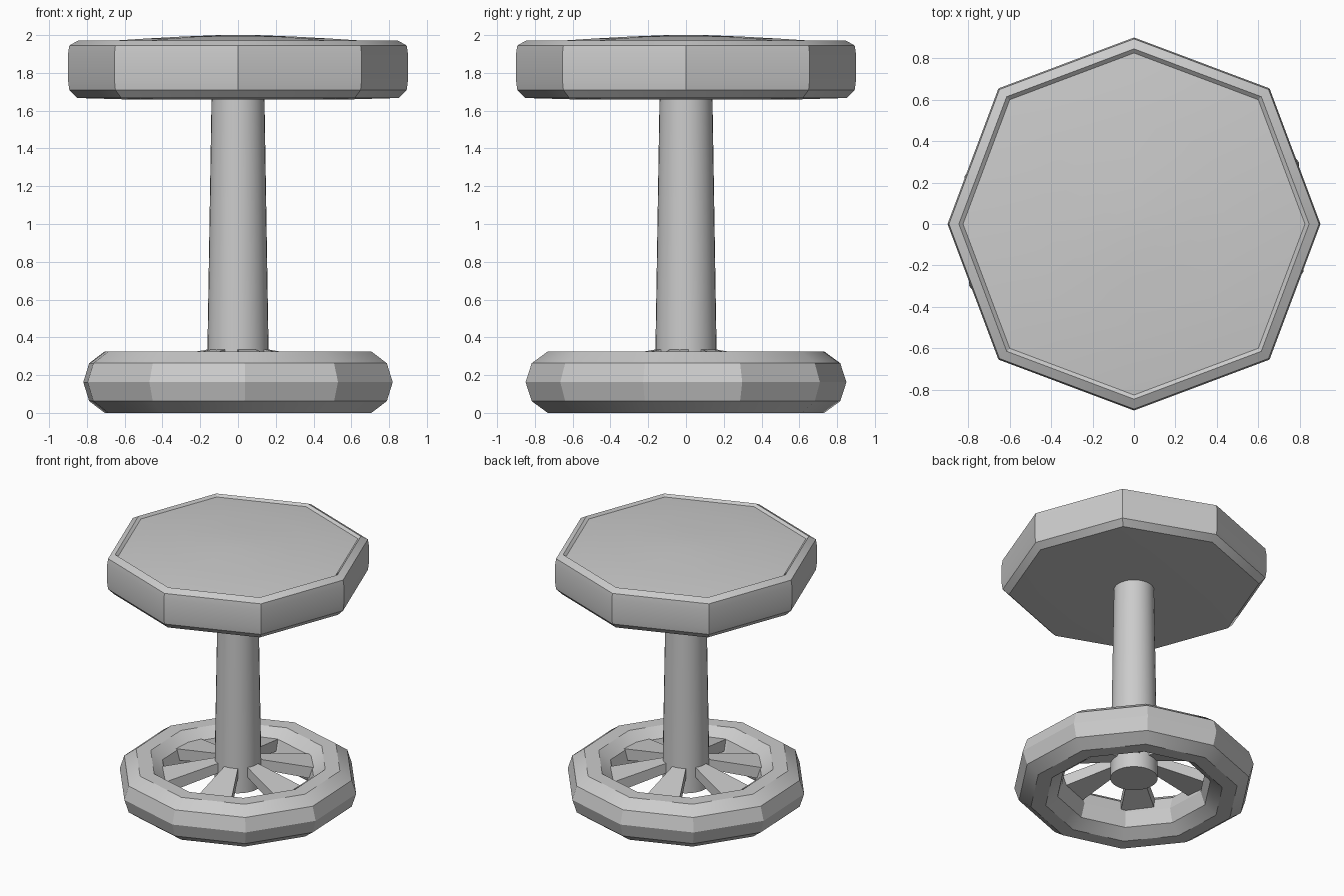
import bpy, bmesh
from math import sin, cos, pi, radians

if "Cube" in bpy.data.objects:
    bpy.data.objects.remove(bpy.data.objects["Cube"])


def finish(name, bm):
    """Turn a bmesh into a named object, smooth only across shallow angles."""
    bmesh.ops.recalc_face_normals(bm, faces=bm.faces)
    mesh = bpy.data.meshes.new(name)
    bm.to_mesh(mesh)
    bm.free()
    obj = bpy.data.objects.new(name, mesh)
    bpy.context.collection.objects.link(obj)
    bpy.ops.object.select_all(action='DESELECT')
    obj.select_set(True)
    bpy.context.view_layer.objects.active = obj
    bpy.ops.object.shade_smooth_by_angle(angle=radians(30))
    return obj


def lathe(name, profile, sides, offset=0.0, odd_scale=1.0, closed=False):
    """Revolve (radius, z) points; odd_scale pushes every other corner out."""
    bm = bmesh.new()
    rings = []
    for r, z in profile:
        ring = []
        for i in range(sides):
            a = offset + 2 * pi * i / sides
            k = r * (odd_scale if i % 2 else 1.0)
            ring.append(bm.verts.new((k * cos(a), k * sin(a), z)))
        rings.append(ring)
    pairs = list(zip(rings, rings[1:]))
    if closed:
        pairs.append((rings[-1], rings[0]))
    for low, high in pairs:
        for i in range(sides):
            j = (i + 1) % sides
            bm.faces.new((low[i], low[j], high[j], high[i]))
    if not closed:
        bm.faces.new(rings[0])
        bm.faces.new(rings[-1])
    return finish(name, bm)


# Octagonal cushion with bevelled rim, narrow groove and shallow dome
lathe("seat", [(0.60, 1.66), (0.85, 1.667), (0.893, 1.71), (0.90, 1.76),
               (0.90, 1.90), (0.893, 1.945), (0.845, 1.972), (0.825, 1.955),
               (0.70, 1.968), (0.50, 1.981), (0.30, 1.992), (0.10, 2.0)],
      8, odd_scale=1.028)

# Tapered round post, ending above the floor
lathe("post", [(0.165, 0.145), (0.14, 1.68)], 32)

# Ten-sided ring base with a ten-sided section
section = [(0.68 + 0.17 * cos(2 * pi * k / 10), 0.1625 + 0.171 * sin(2 * pi * k / 10))
           for k in range(10)]
section = [(r, min(max(z, 0.0), 0.325)) for r, z in section]
lathe("base_ring", section, 10, offset=radians(20.5), closed=True)


# Six spokes, flaring and sloping down from post to ring
def spoke(index):
    bm = bmesh.new()
    a = radians(47 + 60 * index)
    ends = []
    for r, half, low, high in ((0.13, 0.045, 0.265, 0.34), (0.57, 0.13, 0.17, 0.26)):
        ends.append([bm.verts.new((r * cos(a) - s * sin(a), r * sin(a) + s * cos(a), z))
                     for s, z in ((-half, low), (half, low), (half, high), (-half, high))])
    inner, outer = ends
    bm.faces.new(inner)
    bm.faces.new(outer)
    for i in range(4):
        j = (i + 1) % 4
        bm.faces.new((inner[i], inner[j], outer[j], outer[i]))
    finish(f"spoke_{index + 1}", bm)


for n in range(6):
    spoke(n)
